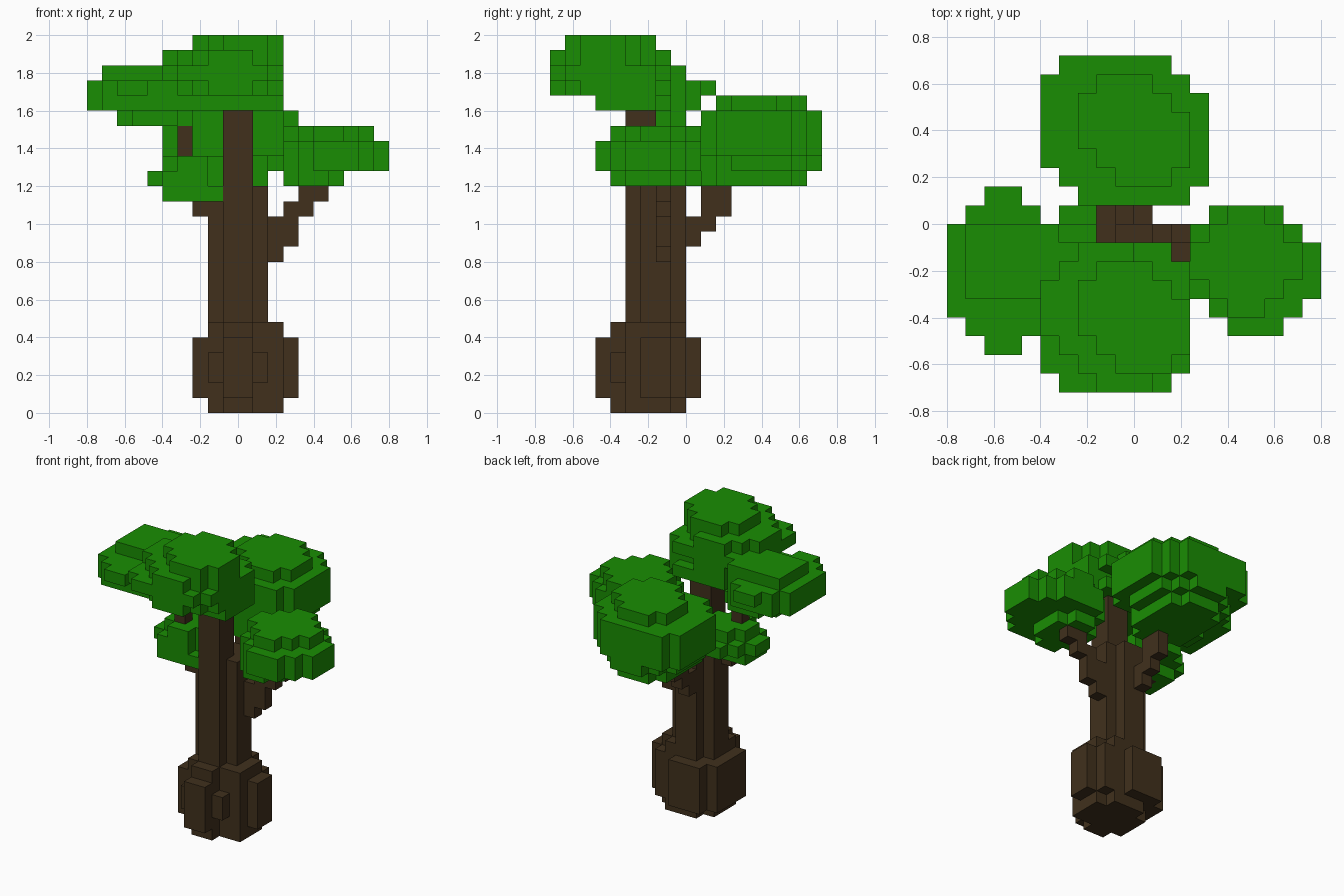
import bpy
import bmesh

U = 0.08  # size of one block; all layer numbers below are in blocks

old = bpy.data.objects.get("Cube")
if old:
    bpy.data.objects.remove(old, do_unlink=True)


def make_material(name, rgb):
    mat = bpy.data.materials.new(name)
    mat.use_nodes = True
    col = (*rgb, 1.0)
    mat.diffuse_color = col
    mat.node_tree.nodes["Principled BSDF"].inputs["Base Color"].default_value = col
    return mat


bark = make_material("bark_brown", (0.052, 0.030, 0.012))
leaf = make_material("leaf_green", (0.010, 0.270, 0.001))

taken = set()  # blocks already used, so parts never overlap


def slab(z0, z1, x0, x1, y0, y1, round_limit=9):
    """Blocks of a slab; a small limit rounds its corners off."""
    cx, cy = (x0 + x1) / 2, (y0 + y1) / 2
    hx, hy = (x1 - x0) / 2, (y1 - y0) / 2
    return {(x, y, z)
            for x in range(x0, x1) for y in range(y0, y1) for z in range(z0, z1)
            if ((x + .5 - cx) / hx) ** 2 + ((y + .5 - cy) / hy) ** 2 <= round_limit}


def build(name, mat, layers):
    """Make one part from slabs, keeping only its outer faces."""
    cells = set()
    for layer in layers:
        cells |= slab(*layer)
    cells -= taken
    taken.update(cells)
    bm = bmesh.new()
    verts = {}

    def vert(p):
        if p not in verts:
            verts[p] = bm.verts.new([c * U for c in p])
        return verts[p]

    for cell in sorted(cells):
        for axis in range(3):
            for side in (0, 1):
                near = list(cell)
                near[axis] += 2 * side - 1
                if tuple(near) in cells:
                    continue
                a, b = (axis + 1) % 3, (axis + 2) % 3
                corners = []
                for da, db in ((0, 0), (1, 0), (1, 1), (0, 1)):
                    p = list(cell)
                    p[axis] += side
                    p[a] += da
                    p[b] += db
                    corners.append(vert(tuple(p)))
                bm.faces.new(corners if side else corners[::-1])
    mesh = bpy.data.meshes.new(name)
    bm.to_mesh(mesh)
    bm.free()
    mesh.materials.append(mat)
    obj = bpy.data.objects.new(name, mesh)
    bpy.context.collection.objects.link(obj)


# Trunk: lumpy swollen base, round stem, thin top
build("trunk_base", bark, [
    (0, 6, -2, 3, -4, -1), (0, 6, -1, 1, -5, 0), (0, 6, 1, 2, -4, 0),  # core
    (1, 5, -2, 3, -4, 0), (2, 4, -2, 2, -5, -4),   # fuller middle
    (1, 5, -1, 1, -6, -5), (1, 5, -2, 1, 0, 1),    # front and back bulges
    (1, 5, 3, 4, -3, -1), (1, 5, -3, -2, -4, 0)])  # side bulges
build("trunk_stem", bark, [(6, 15, -2, 2, -4, 0, 1.05)])
build("trunk_top", bark, [(15, 20, -1, 1, -4, -2)])

# Branches: stepped blocks climbing outwards
build("right_side_branch", bark, [(10, 11, 2, 3, -2, -1), (11, 13, 2, 4, -2, -1),
                                  (13, 14, 3, 5, -2, -1), (14, 15, 4, 6, -2, -1)])
build("back_branch", bark, [(11, 12, -1, 0, 0, 1), (12, 13, -1, 0, 0, 2),
                            (13, 15, -1, 0, 1, 3)])
build("left_side_branch", bark, [(13, 15, -3, -2, -3, -2), (14, 19, -4, -3, -3, -2)])

# Leaf clumps: rounded slabs stacked from bottom to top, often as skewed pairs
build("top_leaves", leaf, [
    (20, 22, -5, 3, -6, -2), (20, 21, -3, 2, -2, -1),
    (21, 22, -5, 2, -8, -1, 1.03), (21, 22, -4, 3, -9, -2, 1.03),
    (22, 23, -5, 3, -9, -1, 1.17),
    (23, 24, -5, 2, -8, -1, 1.03), (23, 24, -4, 3, -9, -2, 1.03),
    (24, 25, -3, 2, -7, -2, 1.03), (24, 25, -2, 3, -8, -3, 1.03)])
build("back_leaves", leaf, [
    (15, 16, -3, 2, 1, 8, 1.1), (16, 17, -4, 3, 1, 9, 1.05),
    (17, 20, -5, 3, 2, 9, 1.13), (17, 20, -4, 4, 1, 8, 1.13),
    (20, 21, -3, 2, 3, 8, 1.03), (20, 21, -2, 3, 2, 7, 1.03)])
build("right_side_leaves", leaf, [
    (15, 16, 3, 7, -5, 0, 1.03), (16, 18, 3, 10, -6, 1, 1.03),
    (16, 18, 3, 9, -5, 1, 1.0), (18, 19, 3, 9, -5, 1, 0.9)])
build("left_side_leaves", leaf, [
    (19, 20, -8, -3, -4, 0, 1.05), (20, 21, -10, -4, -6, 1, 1.03),
    (21, 22, -10, -4, -7, 2, 1.03), (22, 23, -9, -4, -4, 0)])
build("lower_leaves", leaf, [
    (14, 15, -5, -1, -4, -1), (15, 16, -6, -1, -4, 0, 1.05),
    (15, 16, -4, -2, 0, 1), (16, 17, -5, -1, -4, 0, 1.05)])
